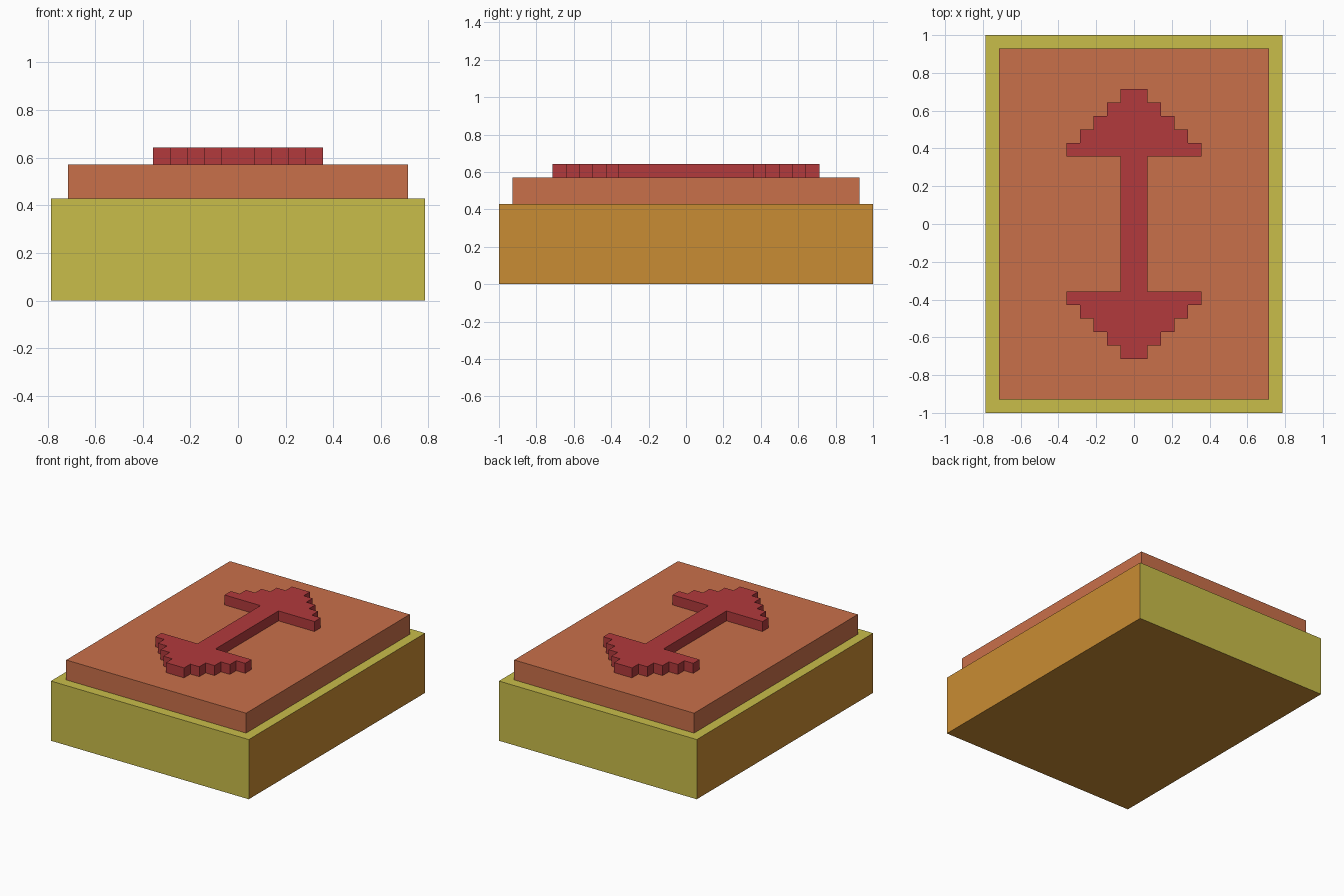
import bpy
import bmesh

if "Cube" in bpy.data.objects:
    bpy.data.objects.remove(bpy.data.objects["Cube"])

U = 1 / 14  # grid step of the stepped design


def material(name, r, g, b):
    def lin(c):
        c /= 255
        return c / 12.92 if c <= 0.04045 else ((c + 0.055) / 1.055) ** 2.4
    m = bpy.data.materials.new(name)
    m.diffuse_color = (lin(r), lin(g), lin(b), 1)
    m.use_nodes = True
    m.node_tree.nodes["Principled BSDF"].inputs["Base Color"].default_value = m.diffuse_color
    return m


yellow = material("yellow", 201, 189, 74)
orange = material("orange", 201, 140, 51)
terracotta = material("terracotta", 201, 112, 74)
red = material("red", 178, 58, 60)


def extrude_outline(name, outline, z0, z1, mats):
    """Closed solid from a flat outline, all measured in grid steps."""
    bm = bmesh.new()
    face = bm.faces.new([bm.verts.new((x * U, y * U, z0 * U)) for x, y in outline])
    top = bmesh.ops.extrude_face_region(bm, geom=[face], use_keep_orig=True)["geom"]
    moved = [v for v in top if isinstance(v, bmesh.types.BMVert)]
    bmesh.ops.translate(bm, verts=moved, vec=(0, 0, (z1 - z0) * U))
    bmesh.ops.recalc_face_normals(bm, faces=bm.faces)
    mesh = bpy.data.meshes.new(name)
    bm.to_mesh(mesh)
    bm.free()
    for m in mats:
        mesh.materials.append(m)
    ob = bpy.data.objects.new(name, mesh)
    bpy.context.collection.objects.link(ob)
    return ob


def rectangle(x, y):
    return [(-x, -y), (x, -y), (x, y), (-x, y)]


# Base block: yellow front, back and top; orange sides and underside
base = extrude_outline("base_block", rectangle(11, 14), 0, 6, [yellow, orange])
for p in base.data.polygons:
    p.material_index = int(abs(p.normal.x) > 0.5 or p.normal.z < -0.5)

# Raised plate
extrude_outline("raised_plate", rectangle(10, 13), 6, 8, [terracotta])

# Double-headed stepped arrow: right half of upper head, then mirrored
quarter = [(1, 5)]
for i in range(5):
    quarter += [(5 - i, 5 + i), (5 - i, 6 + i)]
right = [(x, -y) for x, y in reversed(quarter)] + quarter
arrow = right + [(-x, y) for x, y in reversed(right)]
extrude_outline("double_arrow", arrow, 8, 9, [red])
